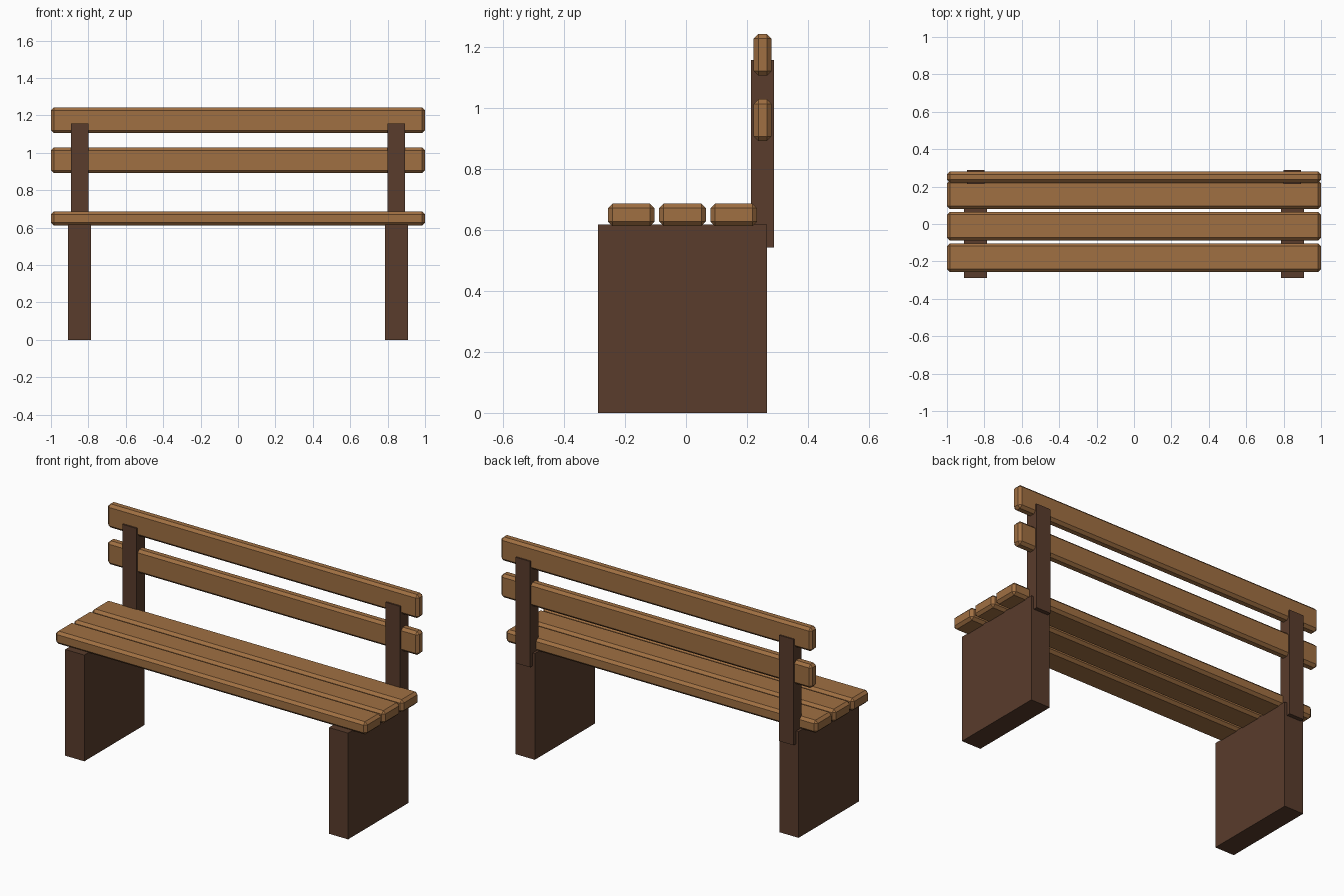
import bpy

if "Cube" in bpy.data.objects:
    bpy.data.objects.remove(bpy.data.objects["Cube"])


def material(name, color):
    mat = bpy.data.materials.new(name)
    mat.diffuse_color = color
    mat.use_nodes = True
    mat.node_tree.nodes["Principled BSDF"].inputs["Base Color"].default_value = mat.diffuse_color
    return mat


light_wood = material("light_wood", (0.35, 0.16, 0.055, 1))
dark_wood = material("dark_wood", (0.10, 0.045, 0.025, 1))


def box(name, x, y, z, mat, bevel=0):
    """Box from (min, max) ranges, with optional chamfered edges."""
    ranges = (x, y, z)
    bpy.ops.mesh.primitive_cube_add(size=1, location=[(a + b) / 2 for a, b in ranges])
    ob = bpy.context.object
    ob.name = name
    ob.scale = [b - a for a, b in ranges]
    bpy.ops.object.transform_apply(location=False, rotation=False, scale=True)
    ob.data.materials.append(mat)
    if bevel:
        mod = ob.modifiers.new("chamfer", 'BEVEL')
        mod.width = bevel
        mod.segments = 1
    return ob


# Seat slats
for i in range(3):
    y0 = -0.256 + i * 0.168
    box(f"seat_slat_{i + 1}", (-1, 1), (y0, y0 + 0.153), (0.612, 0.686), light_wood, 0.015)

# Backrest slats
for name, z0 in (("lower", 0.891), ("upper", 1.105)):
    box(f"back_slat_{name}", (-1, 1), (0.222, 0.280), (z0, z0 + 0.137), light_wood, 0.015)

# Slab legs and backrest posts, mirrored left and right
for side, s in (("left", -1), ("right", 1)):
    box(f"leg_{side}", sorted((s * 0.786, s * 0.909)), (-0.288, 0.265), (0, 0.617), dark_wood)
    box(f"back_post_{side}", sorted((s * 0.800, s * 0.893)), (0.213, 0.288), (0.542, 1.157), dark_wood)
